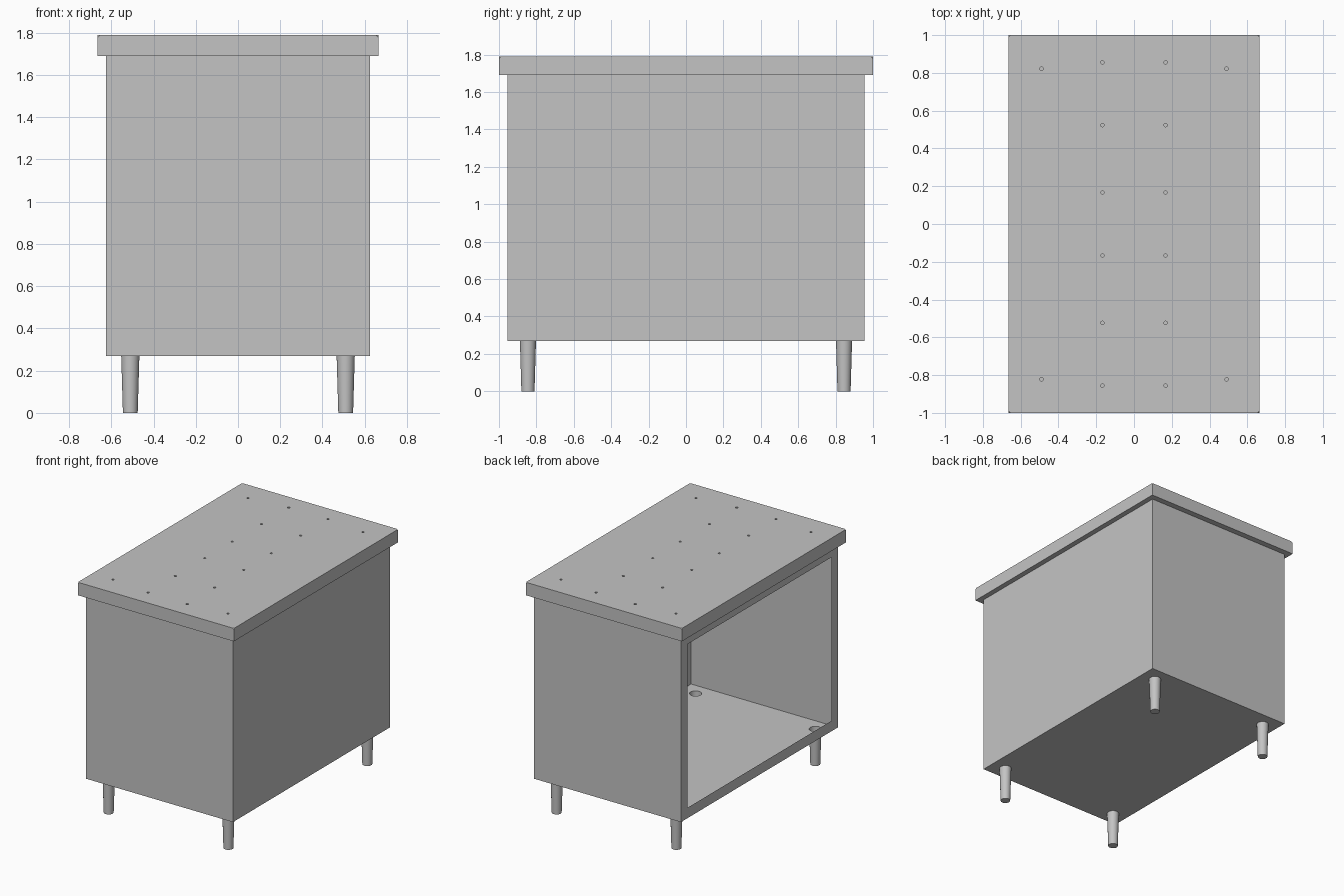
import bpy
import bmesh
import math
from mathutils import Matrix, Vector

if "Cube" in bpy.data.objects:
    bpy.data.objects.remove(bpy.data.objects["Cube"], do_unlink=True)

# Single painted-metal colour
grey = bpy.data.materials.new("light grey metal")
grey.use_nodes = True
grey.diffuse_color = (0.55, 0.55, 0.55, 1)
grey.node_tree.nodes["Principled BSDF"].inputs["Base Color"].default_value = (0.55, 0.55, 0.55, 1)

# Main dimensions
BODY_X, BODY_Y, BODY_LOW, BODY_HIGH = 0.625, 0.955, 0.27, 1.69
TOP_X, TOP_Y, TOP_HIGH = 0.665, 1.0, 1.79
LEG_X, LEG_Y, LEG_R, FOOT_R = 0.51, 0.845, 0.043, 0.035
FRAME = 0.08
LEG_SPOTS = [(sx * LEG_X, sy * LEG_Y) for sx in (-1, 1) for sy in (-1, 1)]


def finish(name, bm, smooth=False):
    bmesh.ops.recalc_face_normals(bm, faces=bm.faces)
    mesh = bpy.data.meshes.new(name)
    bm.to_mesh(mesh)
    bm.free()
    mesh.materials.append(grey)
    obj = bpy.data.objects.new(name, mesh)
    bpy.context.collection.objects.link(obj)
    if smooth:
        bpy.ops.object.select_all(action='DESELECT')
        obj.select_set(True)
        bpy.context.view_layer.objects.active = obj
        bpy.ops.object.shade_smooth_by_angle(angle=math.radians(40))
    return obj


def add_box(bm, hx, hy, low, high):
    matrix = Matrix.Translation((0, 0, (low + high) / 2)) @ Matrix.Diagonal((2 * hx, 2 * hy, high - low, 1))
    return bmesh.ops.create_cube(bm, size=1, matrix=matrix)["verts"]


def ring(bm, x, y, z, radius, segments):
    verts = bmesh.ops.create_circle(bm, segments=segments, radius=radius,
                                    matrix=Matrix.Translation((x, y, z)))["verts"]
    return list({e for v in verts for e in v.link_edges})


def open_face(bm, direction):
    """Remove the face looking in a direction and return its edges."""
    bm.normal_update()
    face = max(bm.faces, key=lambda f: f.normal.dot(Vector(direction)))
    edges = list(face.edges)
    bmesh.ops.delete(bm, geom=[face], context='FACES_ONLY')
    return edges


def fill(bm, edges, direction):
    bmesh.ops.triangle_fill(bm, edges=edges, use_beauty=True, normal=direction)


# Sheet cabinet: leg holes in the floor, framed opening on the -x side
bm = bmesh.new()
add_box(bm, BODY_X, BODY_Y, BODY_LOW, BODY_HIGH)
floor_edges = open_face(bm, (0, 0, -1))
side_edges = open_face(bm, (-1, 0, 0))
for x, y in LEG_SPOTS:
    floor_edges += ring(bm, x, y, BODY_LOW, LEG_R, 24)
fill(bm, floor_edges, (0, 0, -1))
iy, low, high = BODY_Y - FRAME, BODY_LOW + FRAME, BODY_HIGH - FRAME
corners = [bm.verts.new((-BODY_X, y, z)) for y, z in ((-iy, low), (iy, low), (iy, high), (-iy, high))]
side_edges += [bm.edges.new((corners[i - 1], corners[i])) for i in range(4)]
fill(bm, side_edges, (-1, 0, 0))
finish("cabinet_body", bm)

# Worktop with nipped corners and rows of small drilled holes
bm = bmesh.new()
verts = add_box(bm, TOP_X, TOP_Y, BODY_HIGH, TOP_HIGH)
bmesh.ops.bevel(bm, geom=[v for v in verts if v.co.z > BODY_HIGH + 0.05],
                offset=0.012, segments=1, profile=0.5, affect='VERTICES')
top_edges = open_face(bm, (0, 0, 1))
spots = [(sx * 0.167, sy * y) for sx in (-1, 1) for sy in (-1, 1) for y in (0.167, 0.523, 0.856)]
spots += [(sx * 0.49, sy * 0.822) for sx in (-1, 1) for sy in (-1, 1)]
holes = [ring(bm, x, y, TOP_HIGH, 0.009, 12) for x, y in spots]
fill(bm, top_edges + [e for hole in holes for e in hole], (0, 0, 1))
for hole in holes:
    made = bmesh.ops.extrude_edge_only(bm, edges=hole)["geom"]
    lower = [g for g in made if isinstance(g, bmesh.types.BMVert)]
    bmesh.ops.translate(bm, verts=lower, vec=(0, 0, -0.05))
    rim = [g for g in made if isinstance(g, bmesh.types.BMEdge) and all(v in lower for v in g.verts)]
    bmesh.ops.edgeloop_fill(bm, edges=rim)
finish("worktop", bm)

# Tapered hollow legs, open into the cabinet floor
for x, y in LEG_SPOTS:
    bm = bmesh.new()
    bmesh.ops.create_cone(bm, cap_ends=True, segments=24, radius1=FOOT_R, radius2=LEG_R,
                          depth=BODY_LOW, matrix=Matrix.Translation((x, y, BODY_LOW / 2)))
    open_face(bm, (0, 0, 1))
    name = ("front" if y < 0 else "back") + ("_left" if x > 0 else "_right") + "_leg"
    finish(name, bm, smooth=True)
